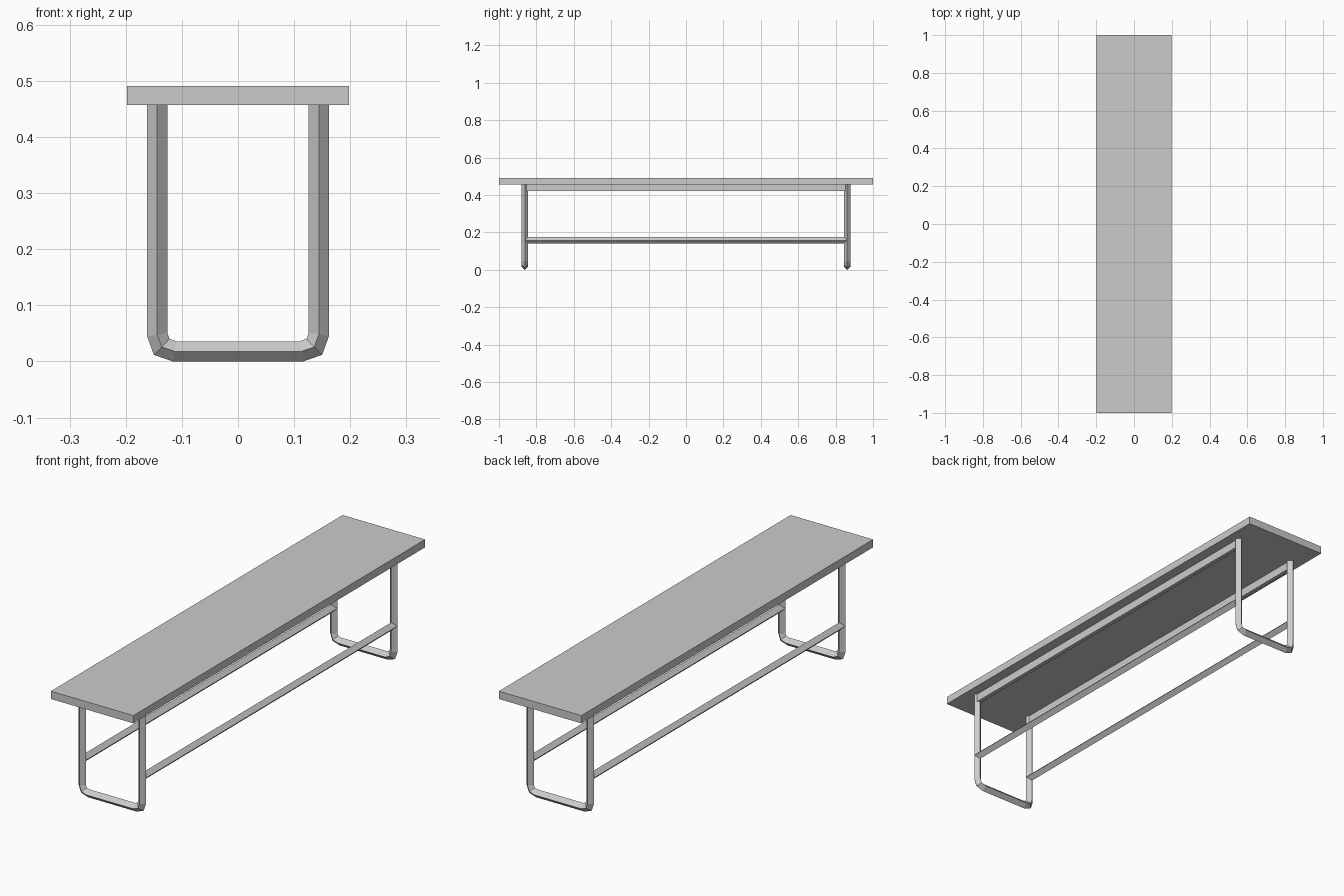
import bpy
from mathutils import Vector

cube = bpy.data.objects.get("Cube")
if cube:
    bpy.data.objects.remove(cube, do_unlink=True)

grey = bpy.data.materials.new("light_grey")
grey.use_nodes = True
colour = (0.6, 0.6, 0.6, 1)
grey.diffuse_color = colour
grey.node_tree.nodes["Principled BSDF"].inputs["Base Color"].default_value = colour

LEG_X, LEG_Y, RADIUS = 0.144, 0.862, 0.018
SEAT_BOTTOM, SEAT_TOP = 0.457, 0.491


def add_mesh(name, verts, faces):
    mesh = bpy.data.meshes.new(name)
    mesh.from_pydata(verts, [], faces)
    mesh.materials.append(grey)
    obj = bpy.data.objects.new(name, mesh)
    bpy.context.collection.objects.link(obj)
    return obj


def box(name, centre, size):
    bpy.ops.mesh.primitive_cube_add(size=1, location=centre)
    obj = bpy.context.object
    obj.name = name
    obj.scale = size
    obj.data.materials.append(grey)


def diamond_tube(name, path, side):
    """Sweep a mitred diamond section along a path lying square to `side`."""
    path = [Vector(p) for p in path]
    side = Vector(side)
    verts, faces = [], []
    for i, p in enumerate(path):
        before = (p - path[i - 1]).normalized() if i else None
        after = (path[i + 1] - p).normalized() if i + 1 < len(path) else None
        before, after = before or after, after or before
        tangent = (before + after).normalized()
        out = tangent.cross(side) / tangent.dot(after)
        verts += [p + RADIUS * d for d in (out, side, -out, -side)]
    for i in range(len(path) - 1):
        a = 4 * i
        for k in range(4):
            n = (k + 1) % 4
            faces.append((a + k, a + n, a + 4 + n, a + 4 + k))
    last = len(verts) - 4
    faces += [(3, 2, 1, 0), tuple(range(last, last + 4))]
    add_mesh(name, verts, faces)


# Seat plank
box("seat", (0, 0, (SEAT_BOTTOM + SEAT_TOP) / 2), (0.396, 2, SEAT_TOP - SEAT_BOTTOM))

# U-shaped leg frames with chamfered corners
half = [(LEG_X, SEAT_BOTTOM), (LEG_X, 0.048), (0.136, 0.026), (0.113, RADIUS)]
outline = half + [(-x, z) for x, z in reversed(half)]
for label, y in (("front", -LEG_Y), ("back", LEG_Y)):
    diamond_tube(label + "_leg_frame", [(x, y, z) for x, z in outline], (0, 1, 0))

# Rails under the seat and low stretchers on both sides
for label, x in (("left", LEG_X), ("right", -LEG_X)):
    box(label + "_seat_rail", (x, 0, 0.439), (0.018, 1.71, 0.036))
    diamond_tube(label + "_stretcher", [(x, -LEG_Y, 0.158), (x, LEG_Y, 0.158)], (1, 0, 0))
